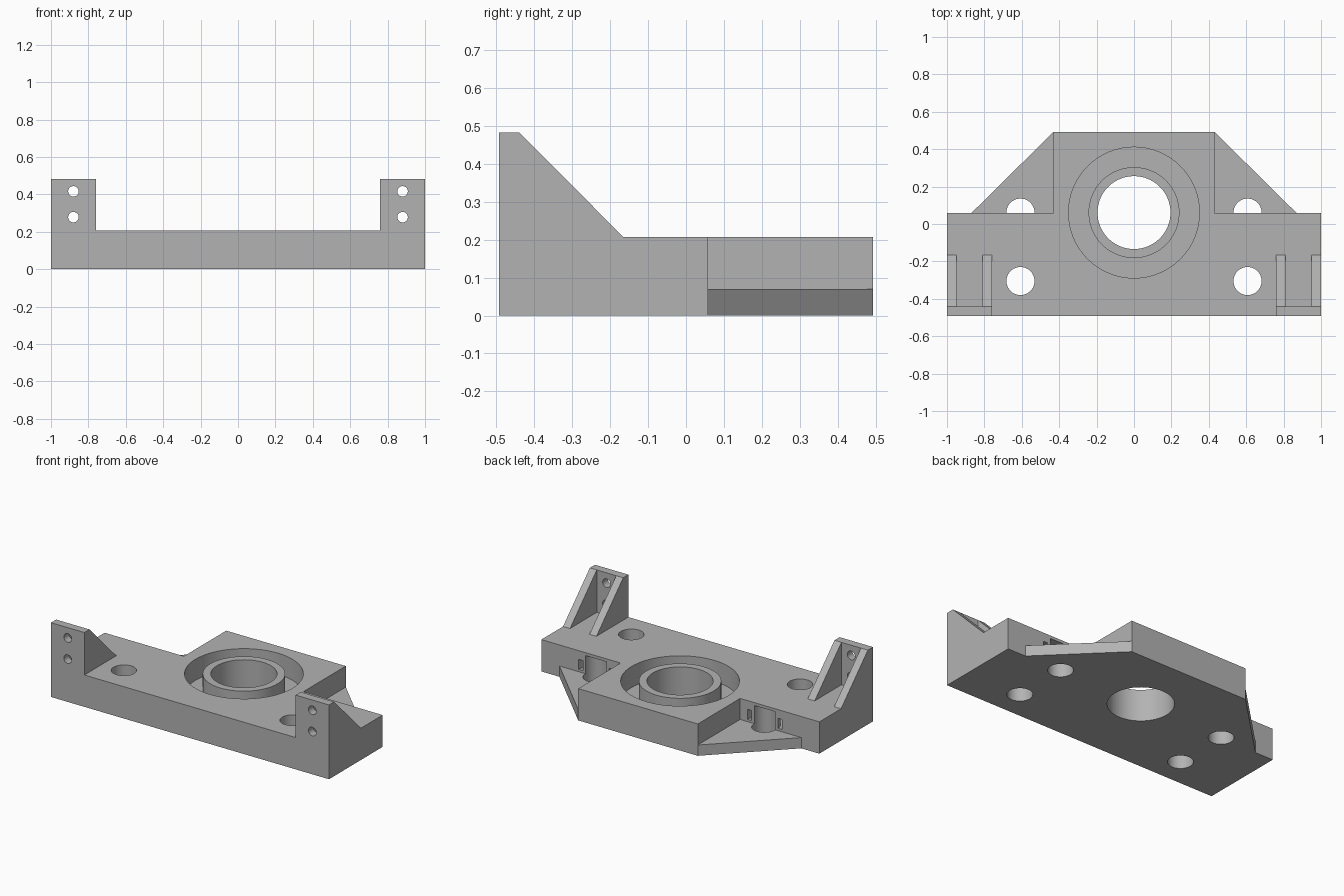
import bpy, bmesh, math

cube = bpy.data.objects.get("Cube")
if cube:
    bpy.data.objects.remove(cube, do_unlink=True)

GREY = (0.45, 0.45, 0.45, 1.0)
mat = bpy.data.materials.new("plain grey")
mat.use_nodes = True
mat.diffuse_color = GREY
mat.node_tree.nodes["Principled BSDF"].inputs["Base Color"].default_value = GREY

# Main dimensions
FRONT, BACK, STEP = -0.493, 0.493, 0.058   # y of front, back and stepped wall
TOP, FLANGE, TALL = 0.207, 0.07, 0.483     # heights
BORE_Y = 0.061


def finish(name, bm):
    bmesh.ops.recalc_face_normals(bm, faces=bm.faces[:])
    me = bpy.data.meshes.new(name)
    bm.to_mesh(me)
    bm.free()
    me.materials.append(mat)
    ob = bpy.data.objects.new(name, me)
    bpy.context.collection.objects.link(ob)
    return ob


def prism(name, points, offset):
    """Extrude a closed outline of 3D points along an offset."""
    bm = bmesh.new()
    face = bm.faces.new([bm.verts.new(p) for p in points])
    ext = bmesh.ops.extrude_face_region(bm, geom=[face])
    moved = [v for v in ext["geom"] if isinstance(v, bmesh.types.BMVert)]
    bmesh.ops.translate(bm, verts=moved, vec=offset)
    return finish(name, bm)


def circle(x, y, z, r, n=64):
    return [(x + r * math.cos(2 * math.pi * i / n),
             y + r * math.sin(2 * math.pi * i / n), z) for i in range(n)]


def rod(x, y, r, z0, z1):
    return prism("cutter", circle(x, y, z0, r), (0, 0, z1 - z0))


def tube(x, y, r0, r1, z0, z1, n=64):
    """Ring with a rectangular section, used to cut grooves."""
    bm = bmesh.new()
    loops = [[bm.verts.new(p) for p in circle(x, y, z, r, n)]
             for r, z in ((r0, z0), (r1, z0), (r1, z1), (r0, z1))]
    for k in range(4):
        a, b = loops[k], loops[(k + 1) % 4]
        for i in range(n):
            j = (i + 1) % n
            bm.faces.new((a[i], a[j], b[j], b[i]))
    return finish("cutter", bm)


def activate(ob):
    bpy.ops.object.select_all(action='DESELECT')
    ob.select_set(True)
    bpy.context.view_layer.objects.active = ob


def cut(ob, cutters):
    """Subtract the cutters, then remove them and smooth the round walls."""
    activate(ob)
    for c in cutters:
        c.hide_render = True
        mod = ob.modifiers.new("cut", 'BOOLEAN')
        mod.operation = 'DIFFERENCE'
        mod.solver = 'EXACT'
        mod.object = c
        bpy.ops.object.modifier_apply(modifier=mod.name)
        bpy.data.objects.remove(c, do_unlink=True)
    activate(ob)
    bpy.ops.object.shade_smooth_by_angle(angle=math.radians(30))


# Body: wide bar with a narrower block at the back
outline = [(-1, FRONT), (1, FRONT), (1, STEP), (0.43, STEP),
           (0.43, BACK), (-0.43, BACK), (-0.43, STEP), (-1, STEP)]
body = prism("body", [(x, y, 0) for x, y in outline], (0, 0, TOP))

# Central bore with a ring groove around it
cutters = [rod(0, BORE_Y, 0.195, -0.1, 0.4),
           tube(0, BORE_Y, 0.243, 0.35, FLANGE, 0.4)]
# Front bolt holes, rear bolt pockets and curved tie channels
for s in (-1, 1):
    cutters += [rod(s * 0.607, -0.305, 0.075, -0.1, 0.4),
                rod(s * 0.607, 0.061, 0.075, -0.1, 0.188),
                tube(s * 0.607, 0.061, 0.095, 0.125, 0.085, 0.15)]
cut(body, cutters)

for s, side in ((1, "left"), (-1, "right")):
    # Thin triangular flange beside the rear block
    tri = [(0.43, STEP), (0.87, STEP), (0.43, BACK)]
    flange = prism(side + "_flange", [(s * x, y, 0) for x, y in tri], (0, 0, FLANGE))
    cut(flange, [rod(s * 0.607, 0.061, 0.075, -0.1, 0.4)])

    # Upright mounting plate with two screw holes
    plate = prism(side + "_mounting_plate",
                  [(s * x, FRONT, z) for x, z in
                   ((0.76, TOP), (1, TOP), (1, TALL), (0.76, TALL))],
                  (0, 0.053, 0))
    screws = []
    for z in (0.278, 0.416):
        ring = [(x, -0.6, y) for x, y, _ in circle(s * 0.88, z, 0, 0.028, 32)]
        screws.append(prism("cutter", ring, (0, 0.3, 0)))
    cut(plate, screws)

    # Sloped ribs behind the plate
    for x, label in ((0.76, "inner"), (0.95, "outer")):
        prism(f"{side}_{label}_rib",
              [(s * x, -0.44, TOP), (s * x, -0.165, TOP), (s * x, -0.44, TALL)],
              (s * 0.05, 0, 0))
